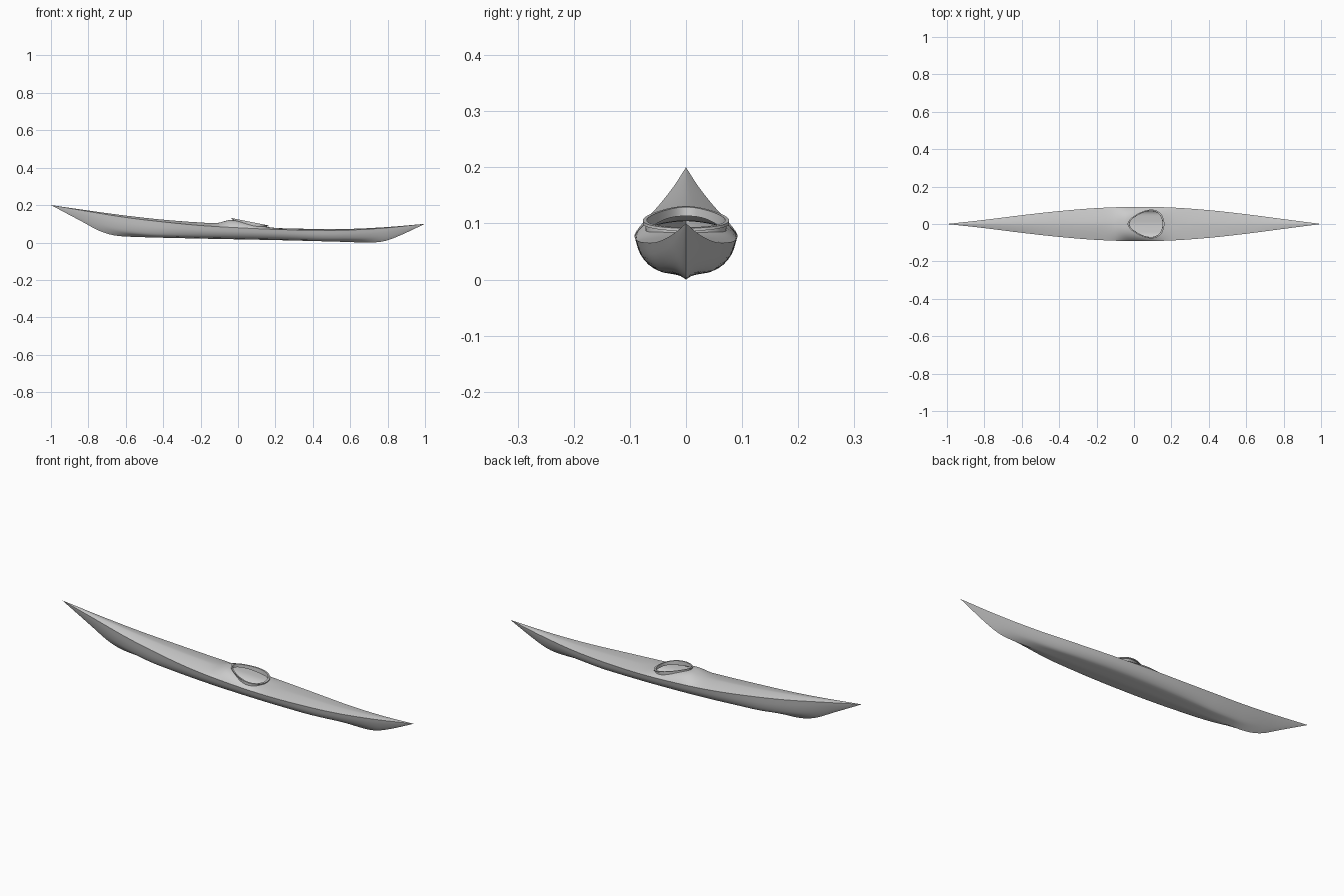
import bpy, bmesh, math

if "Cube" in bpy.data.objects:
    bpy.data.objects.remove(bpy.data.objects["Cube"])


def curve(pts):
    """Smooth interpolation through (x, value) points."""
    def slope(i):
        a, b = pts[max(i - 1, 0)], pts[min(i + 1, len(pts) - 1)]
        return (b[1] - a[1]) / (b[0] - a[0])

    def f(x):
        i = 0
        while i < len(pts) - 2 and x > pts[i + 1][0]:
            i += 1
        (x0, v0), (x1, v1) = pts[i], pts[i + 1]
        h = x1 - x0
        t = (x - x0) / h
        return ((2*t**3 - 3*t*t + 1) * v0 + (t**3 - 2*t*t + t) * h * slope(i)
                + (3*t*t - 2*t**3) * v1 + (t**3 - t*t) * h * slope(i + 1))
    return f


# Hull lines along the length
half_w = curve([(-1, 0), (-.8, .022), (-.6, .047), (-.4, .069), (-.2, .085), (0, .0915),
                (.2, .088), (.4, .074), (.6, .052), (.8, .026), (1, 0)])
keel = curve([(-1, .2), (-.84, .115), (-.74, .062), (-.66, .038), (-.55, .03), (-.2, .021),
              (.2, .013), (.55, .004), (.7, 0), (.78, .007), (.86, .035), (1, .1)])
sheer = curve([(-1, .2), (-.8, .166), (-.6, .134), (-.4, .11), (-.2, .091), (0, .079),
               (.2, .07), (.4, .066), (.6, .067), (.8, .079), (1, .1)])
ridge = curve([(-1, .2), (-.8, .171), (-.6, .144), (-.4, .122), (-.2, .107), (-.11, .105),
               (-.04, .12), (.06, .103), (.16, .083), (.22, .077), (.4, .073),
               (.6, .073), (.8, .083), (1, .1)])


def section(x):
    """Half underwater section: round amidships, V-shaped at the ends."""
    v = min(max((abs(x) - .4) / .45, 0), 1)
    v = v * v * (3 - 2 * v)
    mid = [(0, 0), (.35, .05), (.67, .14), (.89, .5), (1, 1)]
    vee = [(0, 0), (.3, .2), (.58, .45), (.83, .73), (1, 1)]
    mix = [(a[0] + (b[0] - a[0]) * v, a[1] + (b[1] - a[1]) * v) for a, b in zip(mid, vee)]
    return (curve([(i, p[0]) for i, p in enumerate(mix)]),
            curve([(i, p[1]) for i, p in enumerate(mix)]))


def deck_z(x, y):
    w = max(half_w(x), 1e-6)
    p = 1.5 + 2.5 * math.exp(-((x - .06) / .13) ** 2)
    return sheer(x) + (ridge(x) - sheer(x)) * (1 - min(abs(y) / w, 1) ** p)


# Cockpit outline: blunt at the back, narrowing towards the bow
CX = .064


def outline(a, s=1):
    return (CX + s * .0985 * math.cos(a),
            s * .073 * math.sin(a) * (1 + .35 * math.cos(a)))


def inside(x, y, s):
    c = (x - CX) / (s * .0985)
    if abs(c) >= 1:
        return False
    return abs(y) < abs(outline(math.acos(c), s)[1])


def finish(bm, name, angle):
    me = bpy.data.meshes.new(name)
    bm.to_mesh(me)
    bm.free()
    ob = bpy.data.objects.new(name, me)
    bpy.context.collection.objects.link(ob)
    bpy.ops.object.select_all(action='DESELECT')
    ob.select_set(True)
    bpy.context.view_layer.objects.active = ob
    bpy.ops.object.shade_smooth_by_angle(angle=math.radians(angle))
    return ob


def loft(bm, rings, wrap=False):
    rows = [[bm.verts.new(p) for p in r] for r in rings]
    pairs = list(zip(rows, rows[1:])) + ([(rows[-1], rows[0])] if wrap else [])
    for a, b in pairs:
        for i in range(len(a)):
            j = (i + 1) % len(a)
            bm.faces.new((a[i], a[j], b[j], b[i]))


# Hull and deck as one lofted shell
NX, NH, ND = 200, 12, 16
rings = []
for k in range(NX + 1):
    x = -1 + 2 * k / NX
    w, zk, zs = half_w(x), keel(x), sheer(x)
    fy, fz = section(x)
    half = [(w * fy(4 * i / NH), zk + (zs - zk) * fz(4 * i / NH)) for i in range(NH + 1)]
    half += [(w * (1 - i / ND), deck_z(x, w * (1 - i / ND))) for i in range(1, ND + 1)]
    rings.append([(x, y, z) for y, z in half] + [(x, -y, z) for y, z in half[-2:0:-1]])
bm = bmesh.new()
loft(bm, rings)
bmesh.ops.remove_doubles(bm, verts=bm.verts, dist=1e-5)
bmesh.ops.recalc_face_normals(bm, faces=bm.faces)

# Cockpit opening: remove deck faces and pull the edge onto the outline
HOLE = .92
cut = [f for f in bm.faces
       if any(inside(v.co.x, v.co.y, HOLE) for v in f.verts)
       and all(v.co.z > sheer(v.co.x) - .001 for v in f.verts)]
bmesh.ops.delete(bm, geom=cut, context='FACES')
for v in {v for e in bm.edges if e.is_boundary for v in e.verts}:
    dx, dy = v.co.x - CX, v.co.y
    lo, hi = 0, 1
    for _ in range(25):
        m = (lo + hi) / 2
        if inside(CX + dx * m, dy * m, HOLE):
            lo = m
        else:
            hi = m
    x, y = CX + dx * lo, dy * lo
    v.co = (x, y, deck_z(x, y))
finish(bm, "hull", 40)


# Cockpit coaming: upright wall with a thin outward lip, sloping down aft
def rim_z(x):
    return .131 - (x + .035) * .2


N = 64
rings = []
for s, dz in ((.93, None), (.94, -.005), (1, -.005), (1, 0), (.91, 0), (.9, None)):
    ring = []
    for i in range(N):
        x, y = outline(2 * math.pi * i / N, s)
        z = min(deck_z(x, y), rim_z(x)) - .006 if dz is None else rim_z(x) + dz
        ring.append((x, y, z))
    rings.append(ring)
bm = bmesh.new()
loft(bm, rings, wrap=True)
bmesh.ops.recalc_face_normals(bm, faces=bm.faces)
finish(bm, "cockpit_coaming", 40)
